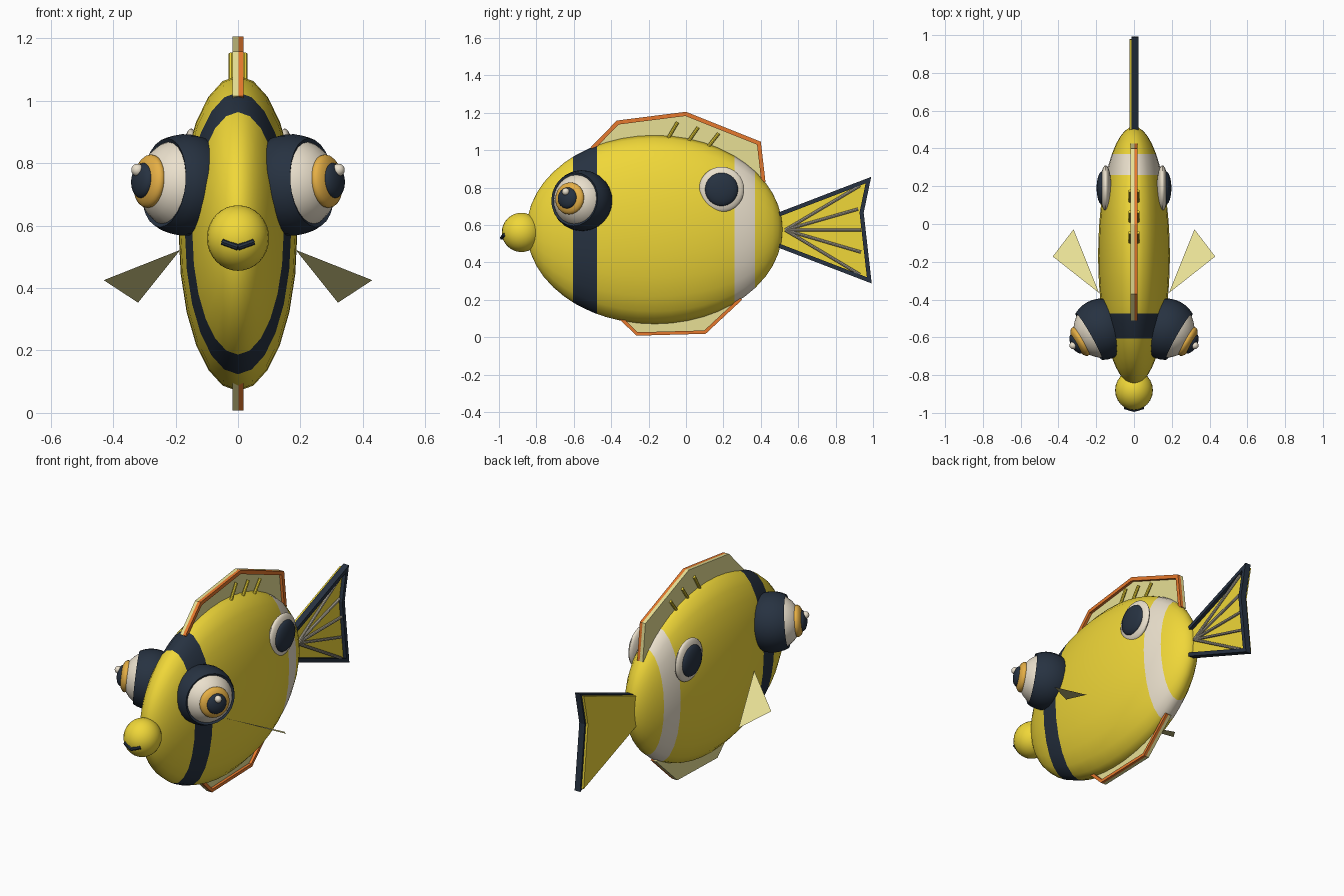
import bpy, bmesh, math
from mathutils import Vector, Matrix

if "Cube" in bpy.data.objects:
    bpy.data.objects.remove(bpy.data.objects["Cube"])


def material(name, rgb):
    m = bpy.data.materials.new(name)
    m.diffuse_color = (*rgb, 1)
    m.use_nodes = True
    m.node_tree.nodes["Principled BSDF"].inputs["Base Color"].default_value = m.diffuse_color
    return m


YELLOW = material("yellow", (0.87, 0.68, 0.04))
DARK = material("dark", (0.02, 0.032, 0.053))
WHITE = material("cream", (0.83, 0.75, 0.61))
AMBER = material("amber", (0.79, 0.43, 0.06))
ORANGE = material("orange", (0.79, 0.19, 0.026))
PALE = material("pale_fin", (0.8, 0.74, 0.3))
GREY = material("ray_grey", (0.5, 0.46, 0.36))


def finish(name, bm, mats, smooth=True, angle=40):
    bmesh.ops.recalc_face_normals(bm, faces=bm.faces[:])
    me = bpy.data.meshes.new(name)
    bm.to_mesh(me)
    bm.free()
    for m in mats:
        me.materials.append(m)
    ob = bpy.data.objects.new(name, me)
    bpy.context.collection.objects.link(ob)
    if smooth:
        bpy.ops.object.select_all(action='DESELECT')
        ob.select_set(True)
        bpy.context.view_layer.objects.active = ob
        bpy.ops.object.shade_smooth_by_angle(angle=math.radians(angle))
    return ob


def aim(loc, direction):
    return Matrix.Translation(loc) @ Vector(direction).to_track_quat('Z', 'Y').to_matrix().to_4x4()


def ellipsoid(name, loc, radii, mat, direction=(0, 0, 1), seg=24):
    bm = bmesh.new()
    bmesh.ops.create_uvsphere(bm, u_segments=seg, v_segments=seg // 2 + 4, radius=1,
                              matrix=aim(loc, direction) @ Matrix.Diagonal((*radii, 1)))
    return finish(name, bm, [mat])


def rod(name, a, b, r, mat, seg=8):
    a, b = Vector(a), Vector(b)
    bm = bmesh.new()
    bmesh.ops.create_cone(bm, cap_ends=True, segments=seg, radius1=r, radius2=r,
                          depth=(b - a).length, matrix=aim((a + b) / 2, b - a))
    return finish(name, bm, [mat])


def plate(name, outline, x0, x1, mat):
    # side-view outline extruded along x
    bm = bmesh.new()
    f = bm.faces.new([bm.verts.new((x0, y, z)) for y, z in outline])
    ext = bmesh.ops.extrude_face_region(bm, geom=[f])["geom"]
    bmesh.ops.translate(bm, vec=(x1 - x0, 0, 0),
                        verts=[v for v in ext if isinstance(v, bmesh.types.BMVert)])
    bm.faces.new(f.verts[:]) if not f.is_valid else None
    return finish(name, bm, [mat], False)


def rim(name, pts, width, x0, x1, mat):
    # band following a clockwise edge path, mitred towards the inside
    p = [Vector(q) for q in pts]
    norms = []
    for a, b in zip(p, p[1:]):
        d = (b - a).normalized()
        norms.append(Vector((d.y, -d.x)))
    inner = []
    for i, q in enumerate(p):
        n0, n1 = norms[max(i - 1, 0)], norms[min(i, len(norms) - 1)]
        inner.append(q + (n0 + n1) * width / (1 + n0.dot(n1)))
    bm = bmesh.new()
    rings = [[bm.verts.new((x, *q)) for x, q in ((x0, o), (x1, o), (x1, n), (x0, n))]
             for o, n in zip(p, inner)]
    for r, s in zip(rings, rings[1:]):
        for k in range(4):
            bm.faces.new((r[k], r[k - 1], s[k - 1], s[k]))
    bm.faces.new(rings[0])
    bm.faces.new(rings[-1])
    return finish(name, bm, [mat], False)


def lathe(name, profile, matrix, mats, pick=lambda h: 0, seg=24):
    # profile of (radius, height) spun about local z
    bm = bmesh.new()
    rings = [[bm.verts.new((r * math.cos(2 * math.pi * k / seg), r * math.sin(2 * math.pi * k / seg), h))
              for k in range(seg)] for r, h in profile]
    for (ra, a), (rb, b) in zip(zip(profile, rings), zip(profile[1:], rings[1:])):
        for k in range(seg):
            f = bm.faces.new((a[k - 1], a[k], b[k], b[k - 1]))
            f.material_index = pick((ra[1] + rb[1]) / 2)
    bmesh.ops.remove_doubles(bm, verts=bm.verts[:], dist=1e-5)
    bm.transform(matrix)
    return finish(name, bm, mats)


# Body: flattened ellipsoid with painted bands split on exact rings
CY, CZ, LY = -0.168, 0.575, 0.684
cuts = [-0.605, -0.475, 0.26, 0.37]
ys = [CY - LY * math.cos(math.pi * i / 24) for i in range(25)]
ys = sorted([y for y in ys if min(abs(y - c) for c in cuts) > 0.02] + cuts)
prof = [(math.sqrt(max(0, 1 - ((y - CY) / LY) ** 2)), y) for y in ys]
to_y = Matrix(((0.19, 0, 0, 0), (0, 0, 1, 0), (0, 0.505, 0, CZ), (0, 0, 0, 1)))
lathe("body", prof, to_y, [YELLOW, DARK, WHITE],
      lambda y: 1 if -0.605 < y < -0.475 else 2 if 0.26 < y < 0.37 else 0)

# Snout and mouth
ellipsoid("snout", (0, -0.88, 0.56), (0.1, 0.105, 0.105), YELLOW)
for s in (-1, 1):
    rod("mouth", (0, -0.985, 0.53), (s * 0.05, -0.97, 0.548), 0.01, DARK)

# Dorsal fin and its edging
top = [(-0.51, 1.015), (-0.37, 1.158), (0, 1.205), (0.4, 1.045), (0.425, 0.83)]
plate("dorsal_fin", top + [(0.3, 0.8), (0, 0.95), (-0.4, 0.9)], -0.018, 0.002, PALE)
rim("dorsal_edge", top, 0.022, 0, 0.018, ORANGE)

# Belly fin and its edging
low = [(0.3, 0.2), (0.105, 0.018), (-0.265, 0.008), (-0.36, 0.1)]
plate("belly_fin", low + [(-0.2, 0.2), (0.2, 0.3)], -0.018, 0.002, PALE)
rim("belly_edge", low, 0.018, 0, 0.018, ORANGE)

# Tail fin, dark border and rays
tail = [(0.49, 0.665), (0.99, 0.857), (0.95, 0.665), (0.993, 0.287), (0.49, 0.48)]
plate("tail_fin", [(0.49, 0.66), (0.978, 0.845), (0.94, 0.665), (0.98, 0.302), (0.49, 0.485)],
      -0.025, 0.003, YELLOW)
rim("tail_border", tail, 0.022, -0.012, 0.024, DARK)
for y, z in ((0.93, 0.81), (0.92, 0.685), (0.935, 0.572), (0.935, 0.455), (0.93, 0.335)):
    rod("tail_ray", (0.53, 0, 0) and (0.012, 0.53, 0.573), (0.012, y, z), 0.008, GREY)

THETA = math.radians(61)
for s in (-1, 1):
    # Eye: ball, eyelid bowl, iris, pupil, highlight
    c = Vector((s * 0.17, -0.557, 0.73))
    d = Vector((s * 0.86, -0.49, 0.09)).normalized()
    ellipsoid("eyeball", c, (0.151, 0.151, 0.151), WHITE, d)
    bowl = [(0.145 * math.sin(THETA), 0.145 * math.cos(THETA))]
    for i in range(13):
        t = THETA + (math.pi - THETA) * i / 12
        bowl.append((0.163 * math.sin(t), 0.163 * math.cos(t)))
    lathe("eyelid", bowl, aim(c, d), [DARK])
    ellipsoid("iris", c + d * 0.132, (0.086, 0.086, 0.035), AMBER, d)
    ellipsoid("pupil", c + d * 0.156, (0.057, 0.057, 0.028), DARK, d)
    ellipsoid("eye_highlight", (s * 0.322, -0.643, 0.778), (0.02, 0.02, 0.02), WHITE, seg=12)

    # Rear flank spot
    ellipsoid("spot_ring", (s * 0.15, 0.19, 0.79), (0.03, 0.121, 0.121), WHITE)
    ellipsoid("spot_centre", (s * 0.168, 0.19, 0.79), (0.03, 0.089, 0.089), DARK)

    # Pectoral fin: single thin triangle
    bm = bmesh.new()
    bm.faces.new([bm.verts.new(v) for v in ((s * 0.185, -0.365, 0.522), (s * 0.43, -0.172, 0.425),
                                            (s * 0.32, -0.028, 0.353))])
    finish("pectoral_fin", bm, [PALE], False)

    # Short dorsal spines
    for a, b in (((-0.095, 1.065), (-0.045, 1.15)), ((0.015, 1.05), (0.065, 1.122)),
                 ((0.12, 1.02), (0.175, 1.09))):
        rod("dorsal_spine", (s * 0.021, *a), (s * 0.021, *b), 0.009, YELLOW)
